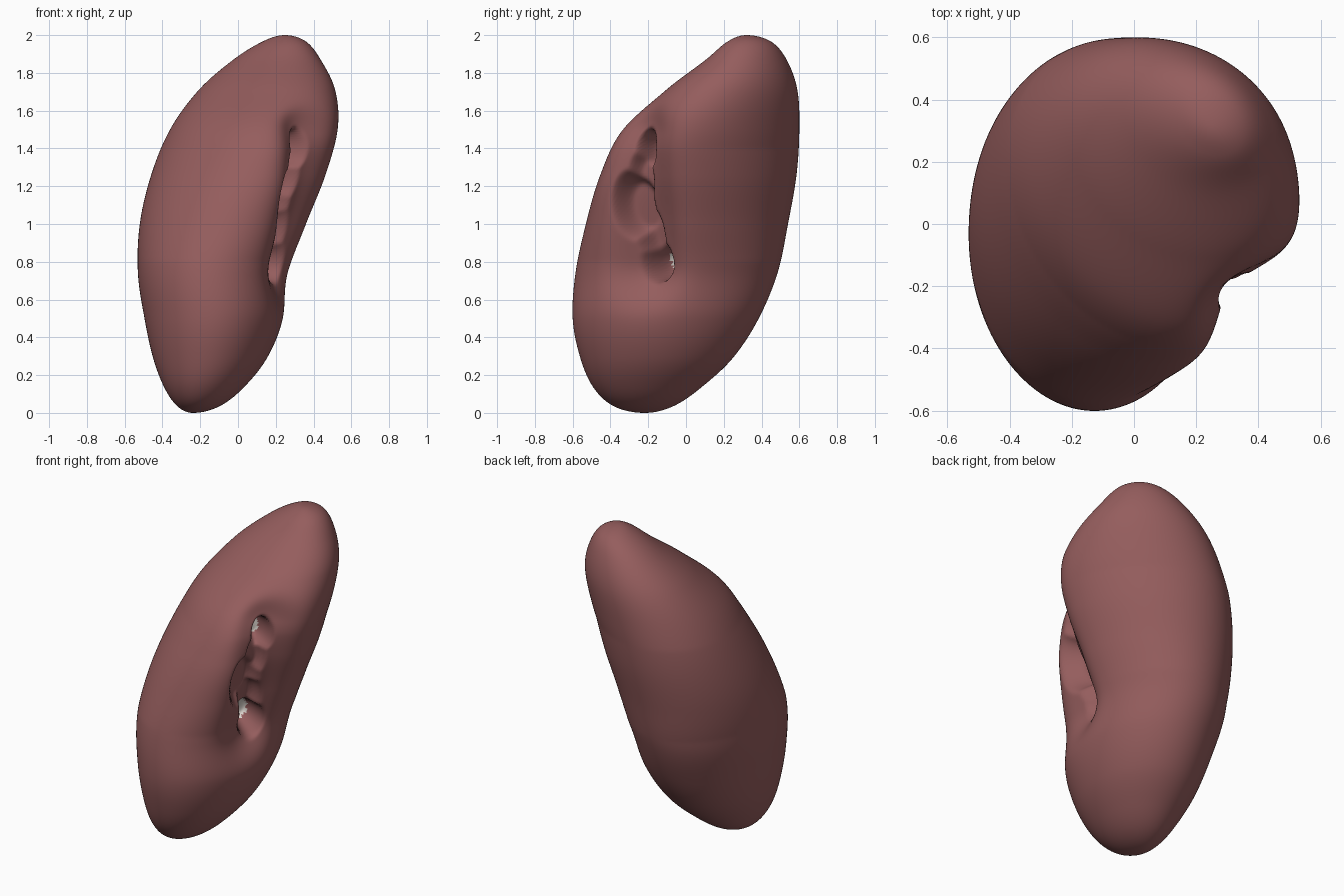
import bpy, bmesh, math
from mathutils import Vector

if "Cube" in bpy.data.objects:
    bpy.data.objects.remove(bpy.data.objects["Cube"])


def material(name, col):
    m = bpy.data.materials.new(name)
    m.diffuse_color = (*col, 1)
    m.use_nodes = True
    m.node_tree.nodes["Principled BSDF"].inputs["Base Color"].default_value = m.diffuse_color
    return m


flesh = material("flesh", (0.30, 0.11, 0.11))
pale = material("pale", (0.72, 0.67, 0.62))

# Cross-section limits (left, right, front, back) at 13 heights z = 1 - cos(15 deg * k)
KEYS = [
    (-.24, -.24, -.22, -.22), (-.32, -.10, -.38, -.07), (-.39, .03, -.49, .08),
    (-.45, .155, -.56, .25), (-.495, .24, -.60, .385), (-.53, .275, -.585, .485),
    (-.52, .37, -.53, .54), (-.46, .47, -.455, .585), (-.36, .53, -.34, .60),
    (-.21, .515, -.11, .59), (-.03, .44, .10, .535), (.13, .36, .22, .45),
    (.25, .25, .32, .32)]


def limits(u):
    """Catmull-Rom interpolation of the section limits, u in 0..12."""
    i = min(int(u), 11)
    t = u - i
    p1, p2 = KEYS[i], KEYS[i + 1]
    p0 = KEYS[i - 1] if i else [2 * a - b for a, b in zip(p1, p2)]
    p3 = KEYS[i + 2] if i < 11 else [2 * b - a for a, b in zip(p1, p2)]
    return [b + .5 * t * (c - a + t * (2*a - 5*b + 4*c - d + t * (3*(b - c) + d - a)))
            for a, b, c, d in zip(p0, p1, p2, p3)]


# Long dent on the inner side, pushed in around a line
DENT_A, DENT_B = Vector((.31, -.24, .78)), Vector((.42, -.27, 1.48))
PUSH = Vector((-.82, .57, 0))
ACROSS = Vector((.57, .82, 0))

# Hollows of the opening: (across, z, half width, half height, depth)
POCKETS = [
    (.01, 1.40, .055, .095, .17), (-.03, 1.25, .06, .13, .08),
    (-.09, 1.10, .095, .17, .13), (-.03, .95, .065, .14, .12),
    (-.01, .80, .075, .10, .20)]


def reach(p, pocket):
    """0 outside the pocket, 1 on its floor."""
    w, z, a, b, _ = pocket
    q = math.hypot((p.dot(ACROSS) - w) / a, (p.z - z) / b)
    t = max(0, min(1, (1.15 - q) / .5))
    return t * t * (3 - 2 * t)


def shape(p):
    d = DENT_B - DENT_A
    t = max(0, min(1, (p - DENT_A).dot(d) / d.length_squared))
    r = (p - DENT_A - d * t).length
    p = p + PUSH * .13 * math.exp(-(r / .17) ** 2)
    if p.dot(PUSH) > -.05:
        return p, False
    depth = max(reach(p, k) * k[4] for k in POCKETS)
    floor = reach(p, POCKETS[4]) > .9 or reach(p, POCKETS[0]) > .97
    return p + PUSH * depth, floor


# Body: lofted horizontal sections
N, M = 300, 240
bm = bmesh.new()
rings, floors = [], set()
for k in range(1, M):
    u = 12 * k / M
    z = 1 - math.cos(math.pi * k / M)
    l, r, f, b = limits(u)
    skew = -.22 * max(0, min(1, (z - .8) / .6))
    ring = []
    for j in range(N):
        a = 2 * math.pi * j / N
        p, floor = shape(Vector(((l + r) / 2 + (r - l) / 2 * math.cos(a),
                                 (f + b) / 2 + (b - f) / 2 * math.sin(a + skew), z)))
        v = bm.verts.new(p)
        ring.append(v)
        if floor:
            floors.add(v)
    rings.append(ring)
for r0, r1 in zip(rings, rings[1:]):
    for j in range(N):
        face = bm.faces.new((r0[j], r0[(j + 1) % N], r1[(j + 1) % N], r1[j]))
        # Pale lining on the floors of the end pockets
        face.material_index = int(all(v in floors for v in face.verts))
bottom = bm.verts.new((-.24, -.22, 0))
top = bm.verts.new((.25, .32, 2))
for j in range(N):
    bm.faces.new((bottom, rings[0][(j + 1) % N], rings[0][j]))
    bm.faces.new((top, rings[-1][j], rings[-1][(j + 1) % N]))
for face in bm.faces:
    face.smooth = True
me = bpy.data.meshes.new("organ_body")
bm.to_mesh(me)
bm.free()
me.materials.append(flesh)
me.materials.append(pale)
body = bpy.data.objects.new("organ_body", me)
bpy.context.collection.objects.link(body)

# Soften the lips of the opening
soften = body.modifiers.new("soften", 'SMOOTH')
soften.factor = .5
soften.iterations = 4
